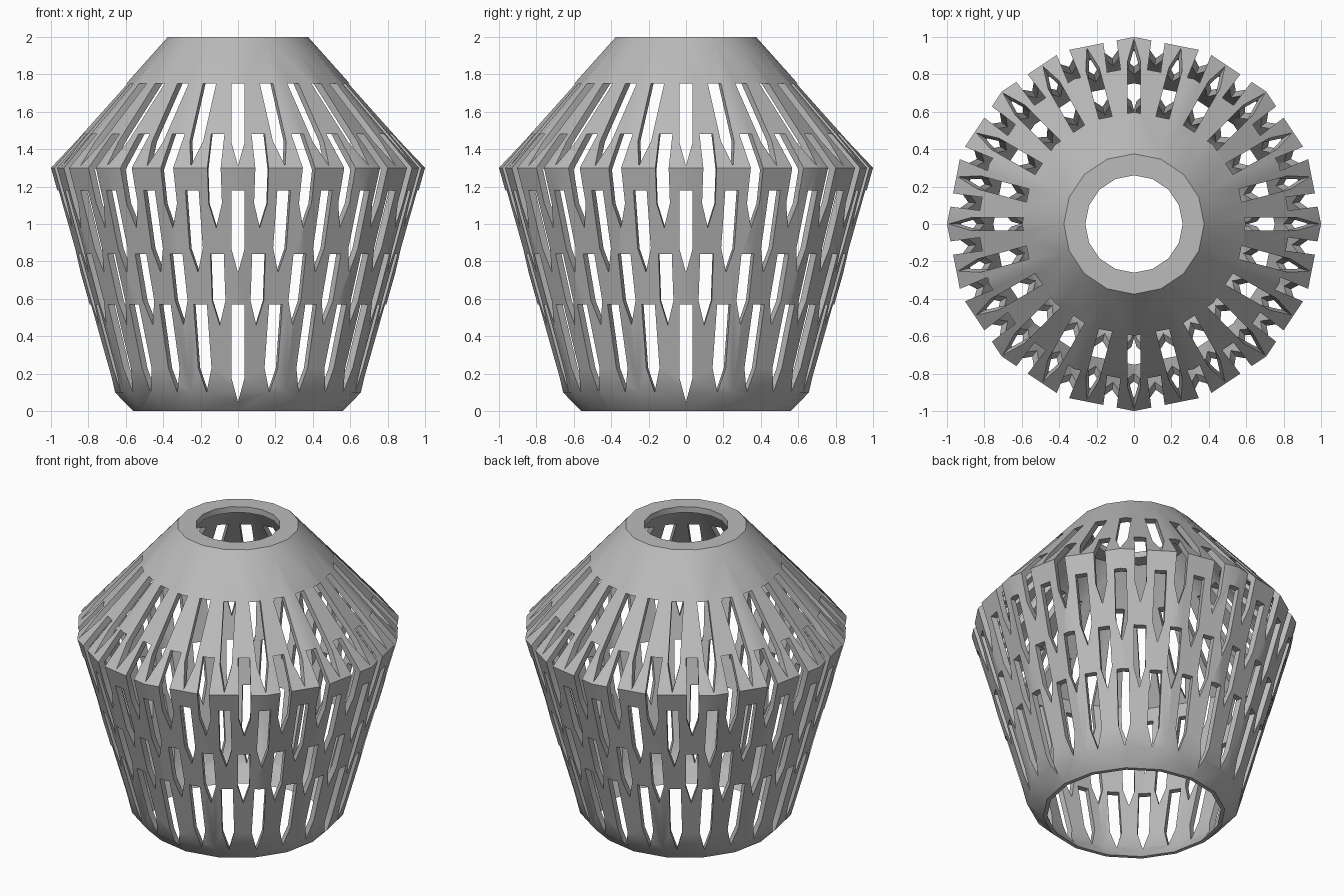
import bpy, bmesh
from math import sin, cos, pi, radians
from mathutils import Matrix, Vector

default = bpy.data.objects.get("Cube")
if default:
    bpy.data.objects.remove(default, do_unlink=True)

SIDES = 16
SLOTS = 24
SLOT_WIDTH = 0.072
TIP = 0.13

grey = bpy.data.materials.new("matte grey")
grey.use_nodes = True
colour = (0.5, 0.5, 0.5, 1)
grey.diffuse_color = colour
grey.node_tree.nodes["Principled BSDF"].inputs["Base Color"].default_value = colour


def make_object(name, bm):
    bmesh.ops.recalc_face_normals(bm, faces=bm.faces)
    mesh = bpy.data.meshes.new(name)
    bm.to_mesh(mesh)
    bm.free()
    obj = bpy.data.objects.new(name, mesh)
    bpy.context.collection.objects.link(obj)
    mesh.materials.append(grey)
    return obj


def lathe(name, profile):
    """Revolve a closed (radius, height) loop into a faceted ring."""
    bm = bmesh.new()
    rings = []
    for i in range(SIDES):
        a = 2 * pi * i / SIDES
        rings.append([bm.verts.new((r * cos(a), r * sin(a), z)) for r, z in profile])
    n = len(profile)
    for i, ring in enumerate(rings):
        after = rings[(i + 1) % SIDES]
        for j in range(n):
            k = (j + 1) % n
            bm.faces.new((ring[j], after[j], after[k], ring[k]))
    return make_object(name, bm)


def slot_cutters(name, rows, offset):
    """Rings of radial prisms with a flat top and a pointed lower end."""
    bm = bmesh.new()
    w = SLOT_WIDTH / 2
    for top, tip in rows:
        for i in range(SLOTS):
            # The lowest slots reach further down on the four main axes
            low = tip - 0.05 if tip < 0.2 and not offset and i % 6 == 0 else tip
            outline = [(-w, top), (-w, low + TIP), (0, low), (w, low + TIP), (w, top)]
            turn = Matrix.Rotation(2 * pi * (i + offset) / SLOTS, 4, 'Z')
            ends = [[bm.verts.new(turn @ Vector((r, y, z))) for y, z in outline]
                    for r in (0.4, 1.2)]
            bm.faces.new(ends[0])
            bm.faces.new(ends[1])
            for j in range(5):
                k = (j + 1) % 5
                bm.faces.new((ends[0][j], ends[0][k], ends[1][k], ends[1][j]))
    obj = make_object(name, bm)
    obj.hide_render = True
    return obj


# Hollow shade: outer wall going up, then inner wall going down
shade = lathe("lamp_shade", [
    (0.56, 0), (0.66, 0.1), (1.0, 1.3), (0.375, 2.0), (0.26, 2.0),
    (0.26, 1.96), (0.355, 1.96), (0.955, 1.29), (0.622, 0.11), (0.535, 0)])

# Staggered rows of slots
cutters = [
    slot_cutters("slot_cutter_even", [(1.75, 1.31), (1.18, 0.74), (0.57, 0.1)], 0),
    slot_cutters("slot_cutter_odd", [(1.48, 0.98), (0.84, 0.46)], 0.5)]
bpy.ops.object.select_all(action='DESELECT')
shade.select_set(True)
bpy.context.view_layer.objects.active = shade
for cutter in cutters:
    mod = shade.modifiers.new("slots", 'BOOLEAN')
    mod.operation = 'DIFFERENCE'
    mod.solver = 'EXACT'
    mod.object = cutter
    bpy.ops.object.modifier_apply(modifier=mod.name)
    bpy.data.objects.remove(cutter, do_unlink=True)

bpy.ops.object.shade_smooth_by_angle(angle=radians(30))
